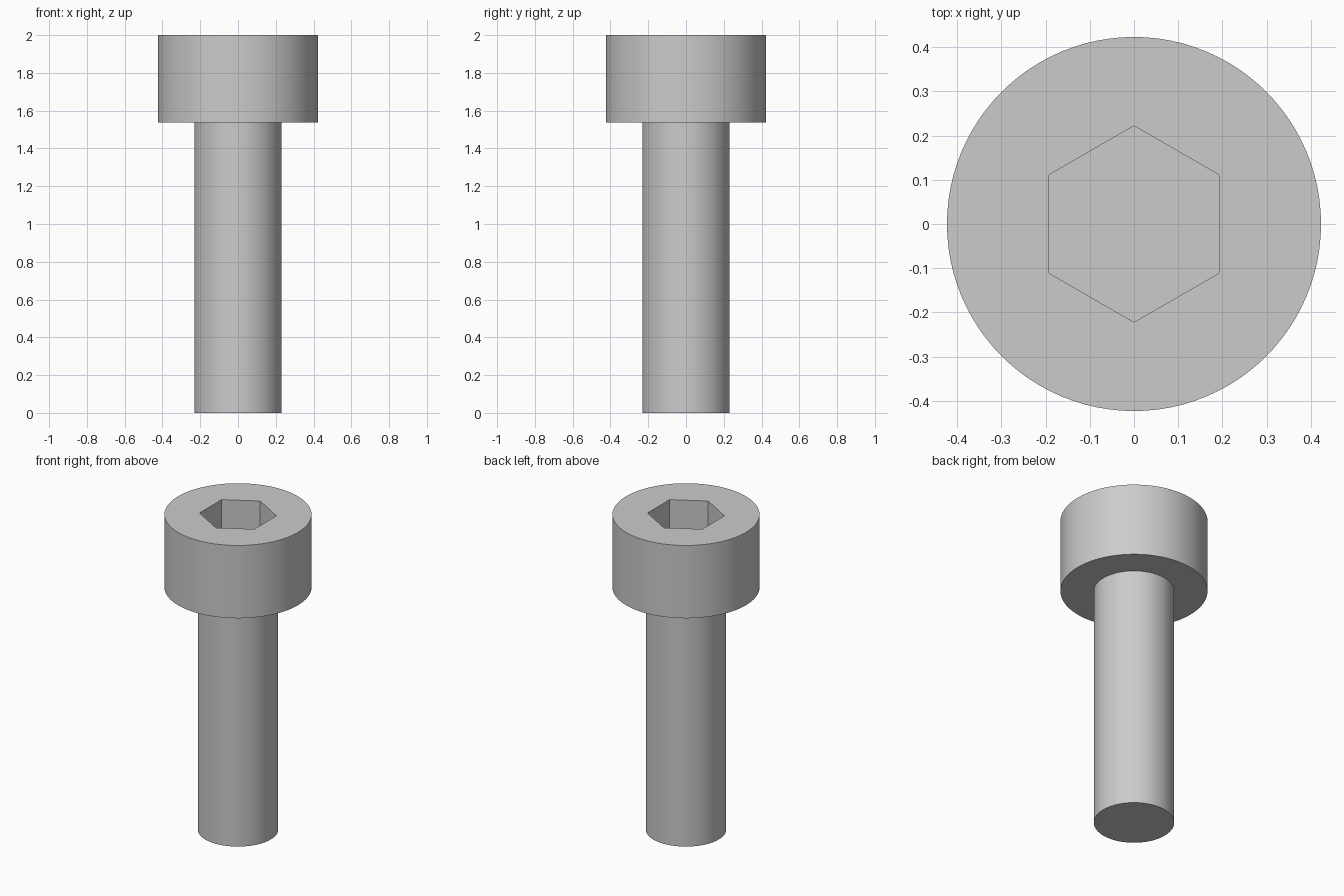
import bpy, bmesh, math

cube = bpy.data.objects.get("Cube")
if cube:
    bpy.data.objects.remove(cube, do_unlink=True)

# Proportions
SIDES = 96
SHANK_R, HEAD_R, SOCKET_R = 0.231, 0.423, 0.222
HEAD_BASE, TOP, SOCKET_FLOOR = 1.538, 2.0, 1.75

# Plain grey metal
steel = bpy.data.materials.new("grey_steel")
steel.use_nodes = True
grey = (0.6, 0.6, 0.6, 1)
steel.diffuse_color = grey
steel.node_tree.nodes["Principled BSDF"].inputs["Base Color"].default_value = grey


def ring(bm, radius, z, sides=SIDES):
    """Closed ring of vertices, the first one on the +y axis."""
    angles = [math.pi / 2 + math.tau * i / sides for i in range(sides)]
    return [bm.verts.new((radius * math.cos(a), radius * math.sin(a), z)) for a in angles]


def wall(bm, lower, upper):
    """Quads between two rings with the same number of sides."""
    n = len(lower)
    for i in range(n):
        j = (i + 1) % n
        bm.faces.new((lower[i], lower[j], upper[j], upper[i]))


def loop_edges(bm, verts):
    return [bm.edges.get((v, verts[i - 1])) for i, v in enumerate(verts)]


def finish(bm, name):
    bmesh.ops.recalc_face_normals(bm, faces=bm.faces[:])
    mesh = bpy.data.meshes.new(name)
    bm.to_mesh(mesh)
    bm.free()
    mesh.materials.append(steel)
    obj = bpy.data.objects.new(name, mesh)
    bpy.context.collection.objects.link(obj)
    bpy.ops.object.select_all(action="DESELECT")
    obj.select_set(True)
    bpy.context.view_layer.objects.active = obj
    bpy.ops.object.shade_smooth_by_angle(angle=math.radians(30))


# Shank, open where it meets the head
bm = bmesh.new()
tip, neck = ring(bm, SHANK_R, 0), ring(bm, SHANK_R, HEAD_BASE)
wall(bm, tip, neck)
bm.faces.new(tip)
finish(bm, "shank")

# Head: underside, outer wall, hexagonal socket, top face around the socket
bm = bmesh.new()
inner = ring(bm, SHANK_R, HEAD_BASE)
base = ring(bm, HEAD_R, HEAD_BASE)
rim = ring(bm, HEAD_R, TOP)
socket_rim = ring(bm, SOCKET_R, TOP, 6)
socket_floor = ring(bm, SOCKET_R, SOCKET_FLOOR, 6)
wall(bm, inner, base)
wall(bm, base, rim)
wall(bm, socket_floor, socket_rim)
bm.faces.new(socket_floor)
bmesh.ops.triangle_fill(bm, use_beauty=True, normal=(0, 0, 1),
                        edges=loop_edges(bm, rim) + loop_edges(bm, socket_rim))
finish(bm, "socket_head")
